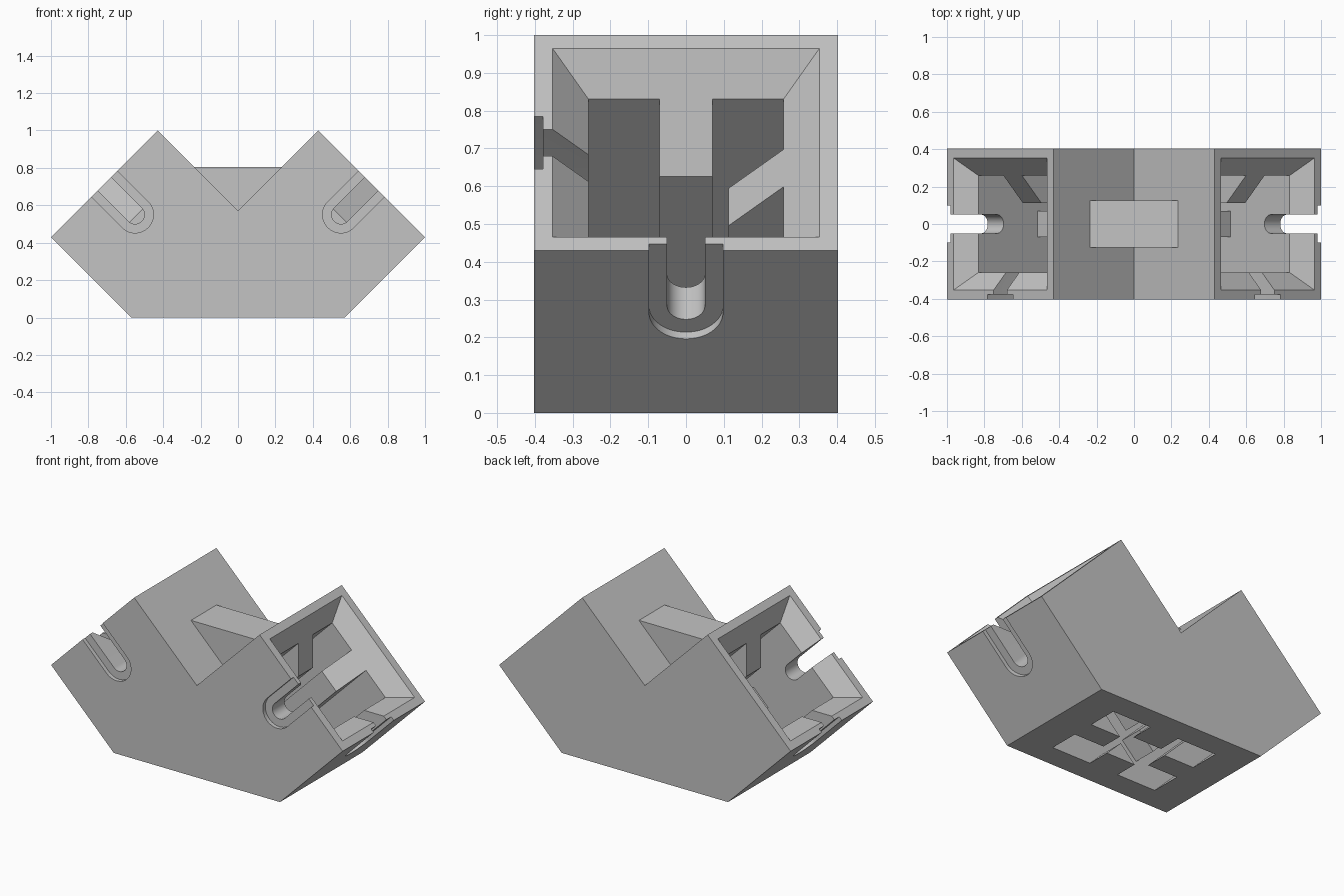
import bpy, bmesh, math

cube = bpy.data.objects.get("Cube")
if cube:
    bpy.data.objects.remove(cube, do_unlink=True)

R2 = math.sqrt(2)
MID, HALF = 0.715, 0.403          # centre and half width of each socket mouth
MOUTH, BORE, TIP, RIB = 0.353, 0.258, 0.113, 0.07
CHAMFER = MOUTH - BORE

grey = bpy.data.materials.new("plain grey")
grey.use_nodes = True
grey.diffuse_color = (0.55, 0.55, 0.55, 1)
grey.node_tree.nodes["Principled BSDF"].inputs["Base Color"].default_value = (0.55, 0.55, 0.55, 1)


def loft(name, rings):
    """Closed solid through rings of equal point count."""
    bm = bmesh.new()
    loops = [[bm.verts.new(p) for p in ring] for ring in rings]
    n = len(loops[0])
    for a, b in zip(loops, loops[1:]):
        for i in range(n):
            bm.faces.new((a[i], a[(i + 1) % n], b[(i + 1) % n], b[i]))
    bm.faces.new(loops[0])
    bm.faces.new(loops[-1])
    bmesh.ops.recalc_face_normals(bm, faces=bm.faces)
    mesh = bpy.data.meshes.new(name)
    bm.to_mesh(mesh)
    bm.free()
    mesh.materials.append(grey)
    obj = bpy.data.objects.new(name, mesh)
    bpy.context.collection.objects.link(obj)
    return obj


def cut(target, cutter):
    """Subtract the cutter, then discard it."""
    cutter.hide_render = True
    mod = target.modifiers.new("cut", "BOOLEAN")
    mod.operation, mod.solver, mod.object = "DIFFERENCE", "EXACT", cutter
    bpy.context.view_layer.update()
    deps = bpy.context.evaluated_depsgraph_get()
    target_mesh = bpy.data.meshes.new_from_object(target.evaluated_get(deps))
    target.modifiers.clear()
    target.data = target_mesh
    bpy.data.objects.remove(cutter, do_unlink=True)


def place(side, v, y, t):
    """v climbs the tilted mouth, t goes down into the socket."""
    return (side * (MID - (v + t) / R2), y, MID + (v - t) / R2)


def rib(side, wall, sign, start):
    """Guide rib on a socket wall; a start at the chamfer gets a sloped nose."""
    nose = start + BORE - TIP if start == CHAMFER else start
    profile = [(0.3, start), (BORE, start), (TIP, nose), (TIP, 1.5), (0.3, 1.5)]
    rings = []
    for w in (-RIB, RIB):
        rings.append([place(side, sign * o, w, t) if wall == "v"
                      else place(side, w, sign * o, t) for o, t in profile])
    return loft("rib_cutter", rings)


def slot(side, wall, radius, inner, outer):
    """Round-ended slot open at the mouth, through the lower or front wall."""
    outline = [(-radius, -0.1)]
    for i in range(25):
        a = math.pi * (1 - i / 24)
        outline.append((radius * math.cos(a), 0.233 + radius * math.sin(a)))
    outline.append((radius, -0.1))
    rings = []
    for d in (-inner, -outer):
        rings.append([place(side, d, a, t) if wall == "v"
                      else place(side, a, d, t) for a, t in outline])
    return loft("slot_cutter", rings)


# Body: a block with two upright square arms
outline = [(-0.57, 0), (0.57, 0), (1, 0.43), (0.43, 1), (0, 0.57), (-0.43, 1), (-1, 0.43)]
body = loft("connector_body", [[(x, y, z) for x, z in outline] for y in (-HALF, HALF)])

for side in (1, -1):
    # Chamfered square socket running right through the base
    rings = []
    for h, t in ((HALF, MOUTH - HALF), (BORE, CHAMFER), (BORE, 1.4)):
        rings.append([place(side, v, y, t) for v, y in ((-h, -h), (h, -h), (h, h), (-h, h))])
    plug = loft("socket_cutter", rings)
    # Long ribs face the slots, short ribs sit deep below them
    for wall in ("v", "y"):
        cut(plug, rib(side, wall, 1, CHAMFER))
        cut(plug, rib(side, wall, -1, 0.54))
    cut(body, plug)
    # Bolt slots with a shallow washer recess
    for wall in ("v", "y"):
        cut(body, slot(side, wall, 0.05, 0.2, 0.5))
        cut(body, slot(side, wall, 0.098, HALF - 0.025, 0.5))

# Gusset bridging the valley between the arms
gusset = loft("valley_gusset", [[(-0.235, y, 0.805), (0.235, y, 0.805), (0, y, 0.56)]
                                for y in (-0.125, 0.125)])

# Smooth only the rounded slot ends
bpy.context.view_layer.update()
bpy.ops.object.select_all(action="DESELECT")
body.select_set(True)
bpy.context.view_layer.objects.active = body
bpy.ops.object.shade_smooth_by_angle(angle=math.radians(30))
